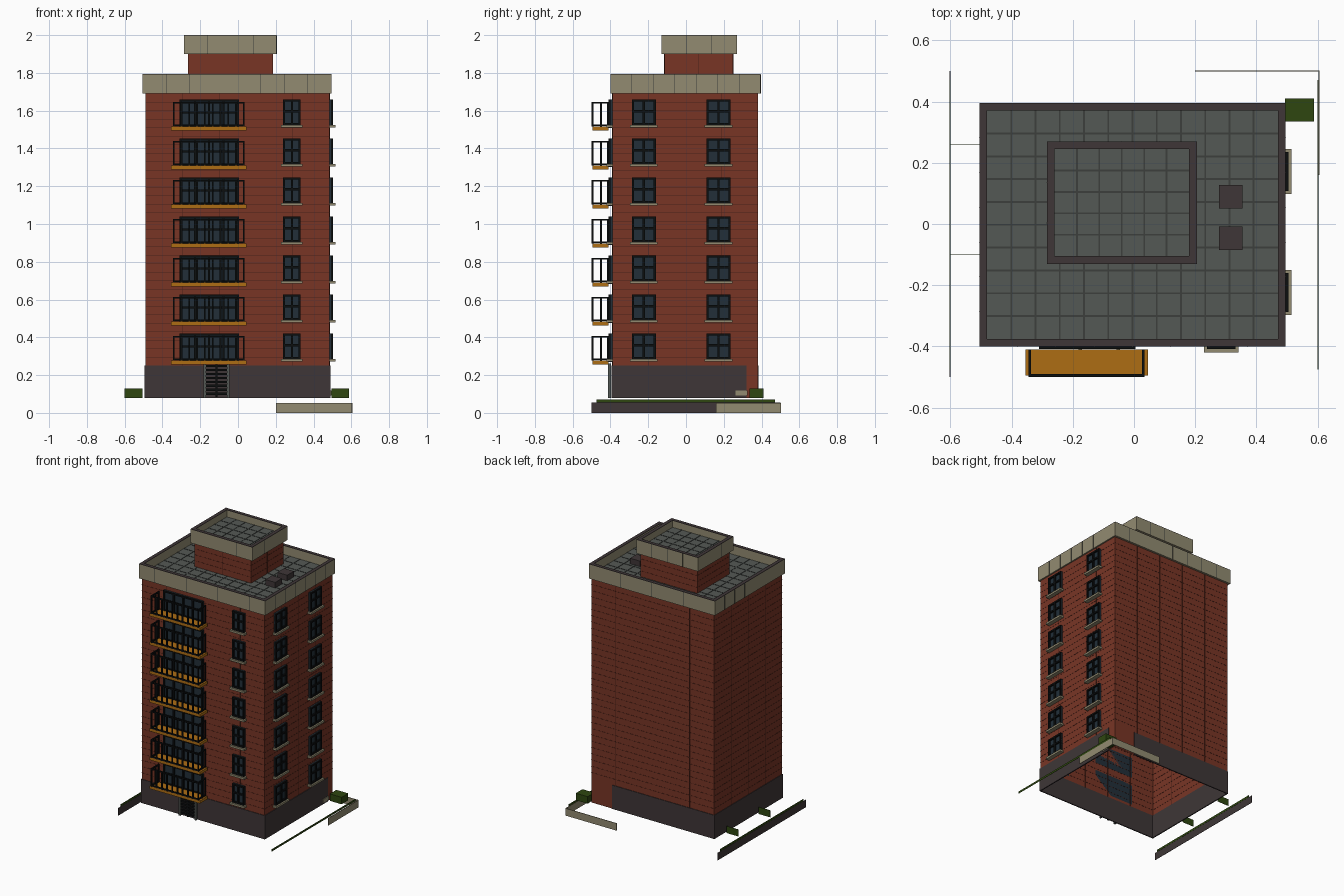
import bpy, bmesh

cube = bpy.data.objects.get("Cube")
if cube:
    bpy.data.objects.remove(cube)


def lin(c):
    c /= 255
    return c / 12.92 if c < 0.04045 else ((c + 0.055) / 1.055) ** 2.4


def material(name, *rgb):
    m = bpy.data.materials.new(name)
    col = [lin(c) for c in rgb] + [1]
    m.diffuse_color = col
    m.use_nodes = True
    node = m.node_tree.nodes["Principled BSDF"]
    node.inputs["Base Color"].default_value = col
    node.inputs["Roughness"].default_value = 0.9
    return m


BRICK = material("brick red", 120, 53, 37)
JOINT = material("brick joint", 74, 32, 23)
TAN = material("tan concrete", 146, 139, 113)
GREY = material("grey slab", 84, 89, 85)
SEAM = material("slab seam", 60, 63, 60)
STONE = material("dark stone", 62, 54, 55)
BLACK = material("black metal", 12, 14, 15)
GLASS = material("dark glass", 34, 47, 57)
ORANGE = material("orange slab", 174, 109, 20)
GREEN = material("hedge green", 46, 70, 16)


def part(name, mat, boxes, open_bottom=False):
    """One object from boxes given as x0, x1, y0, y1, z0, z1."""
    bm = bmesh.new()
    for x0, x1, y0, y1, z0, z1 in boxes:
        made = bmesh.ops.create_cube(bm, size=1)["verts"]
        for v in made:
            v.co = (x1 if v.co.x > 0 else x0, y1 if v.co.y > 0 else y0, z1 if v.co.z > 0 else z0)
    bm.normal_update()
    if open_bottom:
        low = [f for f in bm.faces if f.normal.z < -0.5]
        bmesh.ops.delete(bm, geom=low, context="FACES")
    mesh = bpy.data.meshes.new(name)
    bm.to_mesh(mesh)
    bm.free()
    mesh.materials.append(mat)
    ob = bpy.data.objects.new(name, mesh)
    bpy.context.collection.objects.link(ob)
    return ob


def ring(x0, x1, y0, y1, z0, z1, t):
    return [(x0, x1, y0, y0 + t, z0, z1), (x0, x1, y1 - t, y1, z0, z1),
            (x0, x0 + t, y0 + t, y1 - t, z0, z1), (x1 - t, x1, y0 + t, y1 - t, z0, z1)]


def steps(a, b, d):
    n = int((b - a) / d + 0.5)
    return [a + (b - a) * i / n for i in range(1, n)]


# Brick walls
X0, X1, Y0, Y1 = -0.49, 0.485, -0.39, 0.38
part("brick_walls", BRICK, [(X0, X1, Y0, Y1, 0.08, 1.70)], True)
PENT = (-0.265, 0.185, -0.115, 0.25)
part("penthouse_walls", BRICK, [(*PENT, 1.73, 1.92)])


# Thin joints between brick courses and wall panels
def joints(name, x0, x1, y0, y1, z0, z1):
    e, h = 0.001, 0.001
    lines = []
    for z in steps(z0, z1, 0.045):
        lines += ring(x0 - e, x1 + e, y0 - e, y1 + e, z - h, z + h, 0.002)
    for x in steps(x0, x1, 0.2):
        lines += [(x - h, x + h, y - e, y + e, z0, z1) for y in (y0, y1)]
    for y in steps(y0, y1, 0.2):
        lines += [(x - e, x + e, y - h, y + h, z0, z1) for x in (x0, x1)]
    part(name, JOINT, lines)


joints("wall_joints", X0, X1, Y0, Y1, 0.25, 1.69)
joints("penthouse_joints", *PENT, 1.73, 1.90)

# Stone base, leaving one rear corner in brick
t = 0.004
part("stone_base", STONE, [
    (X0 - t, X1 + t, Y0 - t, Y0 + t, 0.08, 0.25),
    (X0 - t, X0 + t, Y0, Y1 + t, 0.08, 0.25),
    (X1 - t, X1 + t, Y0, 0.32, 0.08, 0.25),
    (X0, 0.32, Y1 - t, Y1 + t, 0.08, 0.25)])


# Flat roof with parapet, rim and paving seams
def roof(name, x0, x1, y0, y1, z0, deck, top):
    w, e = 0.025, 0.002
    part(name + "_parapet", TAN, ring(x0, x1, y0, y1, z0, top - 0.003, w))
    part(name + "_rim", STONE, ring(x0, x1, y0, y1, top - 0.003, top, w))
    part(name + "_deck", GREY, [(x0 + w, x1 - w, y0 + w, y1 - w, deck - 0.02, deck)])
    seams = [(x - 0.003, x + 0.003, y0 + w, y1 - w, deck, deck + e)
             for x in steps(x0 + w, x1 - w, 0.077)]
    seams += [(x0 + w, x1 - w, y - 0.003, y + 0.003, deck, deck + e)
              for y in steps(y0 + w, y1 - w, 0.077)]
    part(name + "_seams", SEAM, seams)
    panels = []
    for x in steps(x0, x1, 0.12):
        panels += [(x - 0.001, x + 0.001, y - 0.001, y + 0.001, z0, top - 0.003) for y in (y0, y1)]
    for y in steps(y0, y1, 0.12):
        panels += [(x - 0.001, x + 0.001, y - 0.001, y + 0.001, z0, top - 0.003) for x in (x0, x1)]
    part(name + "_panel_joints", SEAM, panels)


roof("main_roof", -0.505, 0.495, -0.4, 0.395, 1.69, 1.73, 1.795)
roof("penthouse_roof", -0.285, 0.205, -0.13, 0.27, 1.90, 1.95, 2.0)
part("roof_vents", STONE, [(0.277, 0.355, y, y + 0.077, 1.73, 1.77) for y in (-0.085, 0.05)])


# Wall-relative boxes: u along the wall, d outward
def on_front(u0, u1, d0, d1, z0, z1):
    return (u0, u1, Y0 - d1, Y0 - d0, z0, z1)


def on_side(u0, u1, d0, d1, z0, z1):
    return (X1 + d0, X1 + d1, u0, u1, z0, z1)


glass, frames, sills = [], [], []


def window(place, u0, u1, z0, z1, columns, sill):
    b = 0.011
    glass.append(place(u0, u1, 0, 0.008, z0, z1))
    for i in range(columns + 1):
        u = u0 + (u1 - u0 - b) * i / columns
        frames.append(place(u, u + b, 0.005, 0.019, z0, z1))
    for z in (z0, z0 + (z1 - z0) * 0.5, z1 - b):
        frames.append(place(u0, u1, 0.005, 0.019, z, z + b))
    if sill:
        sills.append(place(u0 - 0.01, u1 + 0.01, 0, 0.03, z0 - 0.014, z0))


# Seven storeys of windows, balcony doors and balconies
slabs, rails = [], []
for floor in range(7):
    z = 0.285 + 0.2065 * floor
    window(on_front, 0.238, 0.332, z, z + 0.135, 2, True)
    for u in (-0.287, 0.108):
        window(on_side, u, u + 0.127, z, z + 0.135, 2, True)
    window(on_front, -0.31, 0.005, z - 0.015, z + 0.135, 4, False)
    slabs.append((-0.355, 0.045, -0.495, -0.41, z - 0.028, z - 0.008))
    base, top = z - 0.008, z + 0.122
    xa, xb, ya, yb, r = -0.345, 0.035, -0.499, -0.41, 0.009
    for zz in (base + 0.002, top - r):
        rails.append((xa, xb, ya, ya + r, zz, zz + r))
        rails += [(x, x + r, ya, yb, zz, zz + r) for x in (xa, xb - r)]
    for i in range(10):
        x = xa + (xb - r) * i / 9 - xa * i / 9
        rails.append((x, x + r, ya, ya + r, base, top))
    rails += [(x, x + r, y, y + r, base, top) for x in (xa, xb - r) for y in (-0.455, yb - r)]
part("window_glass", GLASS, glass)
part("window_frames", BLACK, frames)
part("window_sills", TAN, sills)
part("balcony_slabs", ORANGE, slabs)
part("balcony_railings", BLACK, rails)

# Entrance grille with side posts
part("entrance_posts", GREY, [(x, x + 0.012, -0.412, -0.396, 0.08, 0.262) for x in (-0.182, -0.057)])
part("entrance_grille", BLACK, [(-0.17, -0.057, -0.406, -0.396, 0.095 + i * 0.021, 0.107 + i * 0.021)
                                for i in range(8)]
     + [(-0.12, -0.108, -0.408, -0.396, 0.085, 0.255)])

# Low garden walls, kerb and hedges
part("garden_wall", TAN, [(0.2, 0.606, 0.498, 0.502, 0, 0.052), (0.602, 0.606, 0.16, 0.498, 0, 0.052),
                          (0.486, 0.494, 0.262, 0.325, 0.092, 0.118)])
part("garden_kerb", STONE, [(-0.602, -0.6, -0.5, 0.5, 0, 0.054)])
part("hedge_strips", GREEN, [(x, x + 0.002, -0.475, 0.47, 0.055, 0.07) for x in (-0.602, 0.6)])
part("hedges", GREEN, [(0.494, 0.588, 0.335, 0.41, 0.08, 0.13)]
     + [(-0.6, -0.505, y, y + 0.002, 0.08, 0.13) for y in (-0.1, 0.26)])
